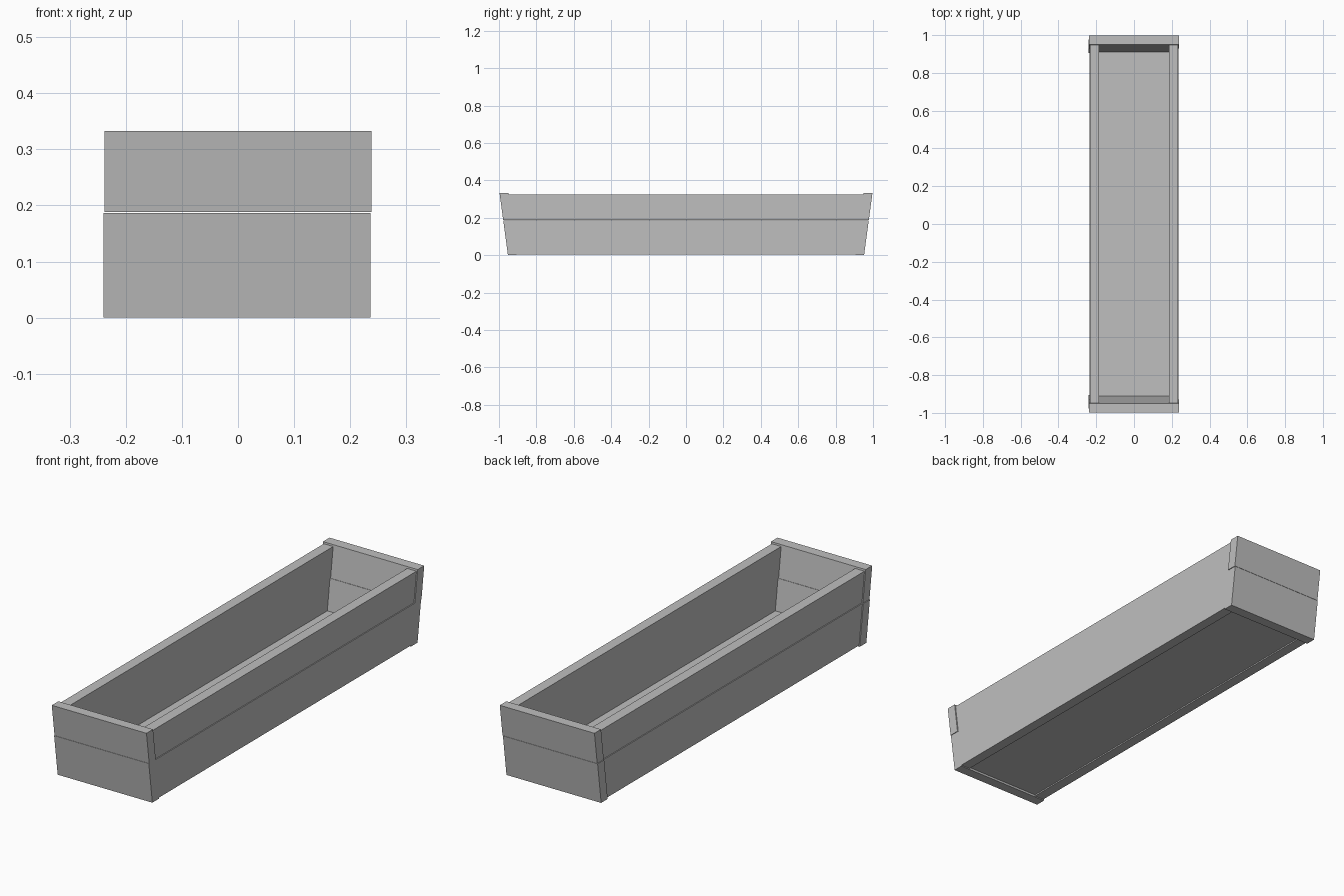
import bpy, bmesh

cube = bpy.data.objects.get("Cube")
if cube:
    bpy.data.objects.remove(cube, do_unlink=True)

grey = bpy.data.materials.new("plain grey")
grey.use_nodes = True
COLOR = (0.52, 0.52, 0.52, 1)
grey.diffuse_color = COLOR
grey.node_tree.nodes["Principled BSDF"].inputs["Base Color"].default_value = COLOR

SLOPE = 0.135  # outward lean of the ends per unit of height


def extrude_profile(name, profile, x0, x1):
    """Extrude a closed (y, z) profile from x0 to x1."""
    bm = bmesh.new()
    face = bm.faces.new([bm.verts.new((x0, y, z)) for y, z in profile])
    new = bmesh.ops.extrude_face_region(bm, geom=[face])["geom"]
    verts = [v for v in new if isinstance(v, bmesh.types.BMVert)]
    bmesh.ops.translate(bm, verts=verts, vec=(x1 - x0, 0, 0))
    bmesh.ops.recalc_face_normals(bm, faces=bm.faces)
    mesh = bpy.data.meshes.new(name)
    bm.to_mesh(mesh)
    bm.free()
    mesh.materials.append(grey)
    obj = bpy.data.objects.new(name, mesh)
    bpy.context.collection.objects.link(obj)


def lean(y, z):
    return y + SLOPE * z


# Two stacked boards per wall: name, bottom, top of end, top of side, small x shift
SPLIT = 0.187
tiers = [("lower", 0.0, SPLIT, SPLIT, -0.002, 0.236),
         ("upper", SPLIT + 0.001, 0.333, 0.325, 0.0, 0.233)]

for tier, low, end_top, side_top, shift, outer in tiers:
    # Leaning end boards
    for side, sign in (("front", -1), ("back", 1)):
        profile = [(sign * lean(y, z), z) for y, z in
                   ((0.905, low), (0.952, low), (0.952, end_top), (0.905, end_top))]
        extrude_profile(f"{side}_{tier}_board", profile, -0.238 + shift, 0.238 + shift)

    # Long side boards with slanted ends
    bottom = max(low, 0.005)
    half = lean(0.905, bottom), lean(0.905, side_top)
    profile = [(-half[0], bottom), (half[0], bottom), (half[1], side_top), (-half[1], side_top)]
    for side, sign in (("left", 1), ("right", -1)):
        extrude_profile(f"{side}_{tier}_board", profile, sign * (outer - 0.047), sign * outer)

# Floor set just above the lower edges
profile = [(-0.905, 0.01), (0.905, 0.01), (0.91, 0.047), (-0.91, 0.047)]
extrude_profile("floor_board", profile, -0.188, 0.188)
